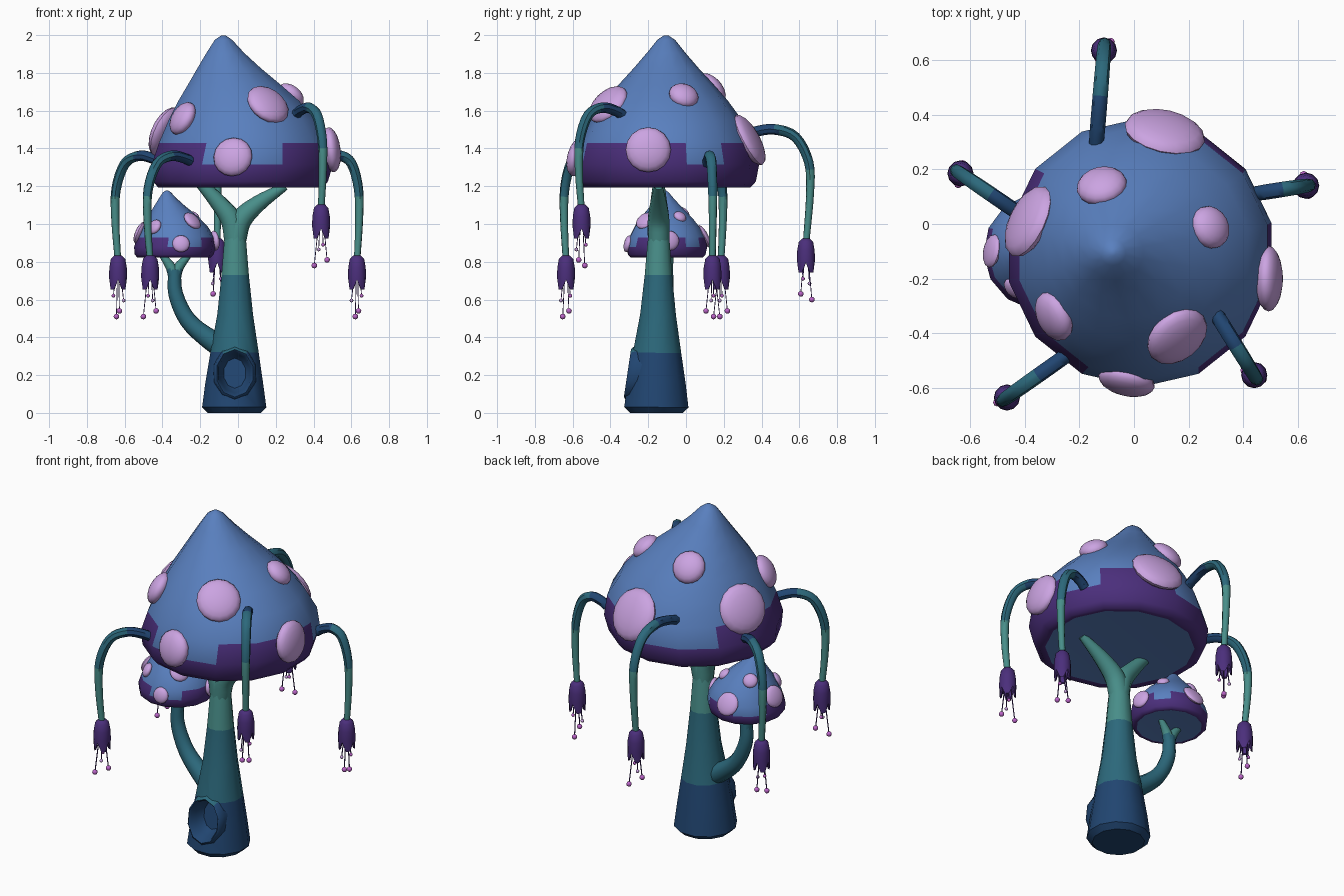
import bpy, bmesh, math
from mathutils import Vector, Matrix
from mathutils.bvhtree import BVHTree

if "Cube" in bpy.data.objects:
    bpy.data.objects.remove(bpy.data.objects["Cube"])


def mat(name, r, g, b):
    m = bpy.data.materials.new(name)
    m.diffuse_color = (r, g, b, 1)
    m.use_nodes = True
    m.node_tree.nodes["Principled BSDF"].inputs["Base Color"].default_value = m.diffuse_color
    return m


NAVY = mat("navy", 0.015, 0.06, 0.165)
TEAL = mat("deep_teal", 0.025, 0.14, 0.2)
GREEN = mat("sea_green", 0.065, 0.27, 0.25)
BLUE = mat("cap_blue", 0.1, 0.215, 0.52)
PURPLE = mat("band_purple", 0.07, 0.028, 0.2)
PINK = mat("spot_lilac", 0.6, 0.37, 0.76)
MAGENTA = mat("bulb_magenta", 0.5, 0.13, 0.58)


def finish(bm, name, mats, rule=None, angle=45):
    bmesh.ops.recalc_face_normals(bm, faces=bm.faces)
    if rule:
        for f in bm.faces:
            f.material_index = rule(f.calc_center_median())
    me = bpy.data.meshes.new(name)
    bm.to_mesh(me)
    bm.free()
    for m in mats:
        me.materials.append(m)
    ob = bpy.data.objects.new(name, me)
    bpy.context.collection.objects.link(ob)
    if angle:
        smooth(ob, angle)
    return ob


def smooth(ob, angle):
    bpy.ops.object.select_all(action='DESELECT')
    ob.select_set(True)
    bpy.context.view_layer.objects.active = ob
    bpy.ops.object.shade_smooth_by_angle(angle=math.radians(angle))


def skin(bm, rings):
    """Bridge rings of points and close both ends."""
    vs = [[bm.verts.new(p) for p in r] for r in rings]
    n = len(vs[0])
    for a, b in zip(vs, vs[1:]):
        for i in range(n):
            j = (i + 1) % n
            bm.faces.new((a[i], a[j], b[j], b[i]))
    bm.faces.new(vs[0])
    bm.faces.new(vs[-1])


def spline(pts, k):
    """Catmull-Rom through 4D points (x, y, z, radius)."""
    p = [Vector(q) for q in pts]
    p = [p[0] * 2 - p[1]] + p + [p[-1] * 2 - p[-2]]
    out = []
    for a, b, c, d in zip(p, p[1:], p[2:], p[3:]):
        for i in range(k):
            t = i / k
            out.append(0.5 * (2 * b + (c - a) * t + (2 * a - 5 * b + 4 * c - d) * t * t
                              + (3 * b - a - 3 * c + d) * t ** 3))
    return out + [p[-2]]


def tube(bm, pts, sides=10, k=4):
    path = spline(pts, k) if k > 1 else [Vector(q) for q in pts]
    rings, u = [], None
    for i, q in enumerate(path):
        t = (path[min(i + 1, len(path) - 1)] - path[max(i - 1, 0)]).to_3d().normalized()
        if u is None:
            u = t.orthogonal()
        u = (u - t * u.dot(t)).normalized()
        w = t.cross(u)
        rings.append([q.to_3d() + q[3] * (u * math.cos(a) + w * math.sin(a))
                      for a in (2 * math.pi * s / sides for s in range(sides))])
    skin(bm, rings)


def sphere(bm, matrix, seg=16, rows=10):
    bmesh.ops.create_uvsphere(bm, u_segments=seg, v_segments=rows, radius=1, matrix=matrix)


# mushroom cap: radius, height, sideways lean (local: centre of rim at origin)
PROFILE = [(.41, 0, 0), (.445, -.003, 0), (.475, .03, 0), (.492, .12, .01), (.465, .235, .022),
           (.402, .355, .012), (.325, .46, -.01), (.245, .55, -.035), (.172, .63, -.06),
           (.103, .71, -.08), (.047, .78, -.09), (.012, .803, -.09)]
SPOTS = [(-.04, -.47, .16, .105), (.14, -.30, .43, .122), (-.30, -.23, .36, .095),
         (-.39, .11, .29, .14), (-.13, .24, .52, .093), (.10, .44, .25, .15),
         (.27, .095, .49, .08), (.495, -.095, .2, .12)]


def mushroom_cap(name, M):
    bm = bmesh.new()
    skin(bm, [[Vector((r * math.cos(a) + lean, r * math.sin(a), z))
               for a in (2 * math.pi * (i + .5) / 14 for i in range(14))]
              for r, z, lean in PROFILE])
    bmesh.ops.recalc_face_normals(bm, faces=bm.faces)
    tree = BVHTree.FromBMesh(bm)

    def band(c):  # purple rim with a stepped upper edge
        if c.z < .001 and c.xy.length < .3:
            return 0
        a = math.degrees(math.atan2(c.y, c.x)) % 360
        low = 13 < a < 38 or 92 < a < 143 or 244 < a < 296
        return int(c.z < (.12 if low else .2))
    finish(bm, name, [BLUE, PURPLE], band, 62).matrix_world = M
    # raised spots seated on the cap surface
    bm = bmesh.new()
    for x, y, z, r in SPOTS:
        loc, nor, _, _ = tree.find_nearest(Vector((x, y, z)))
        R = nor.to_track_quat('Z', 'Y').to_matrix().to_4x4()
        sphere(bm, Matrix.Translation(loc) @ R @ Matrix.Diagonal((r, r, .05, 1)))
    finish(bm, name + "_spots", [PINK]).matrix_world = M


mushroom_cap("large_cap", Matrix.Translation((.013, -.105, 1.195)))
mushroom_cap("small_cap", Matrix.Translation((-.338, -.102, .825))
             @ Matrix.Rotation(math.radians(15), 4, 'Z') @ Matrix.Scale(.44, 4))

# trunk, three colours by height
bm = bmesh.new()
tube(bm, [(-.02, -.157, 0, .145), (-.02, -.157, .03, .176), (-.02, -.155, .16, .158),
          (-.018, -.153, .32, .132), (-.015, -.148, .52, .098), (-.015, -.146, .73, .075),
          (-.015, -.145, .9, .061), (-.015, -.145, .98, .05)], 12, 1)
trunk = finish(bm, "trunk", [NAVY, TEAL, GREEN],
               lambda c: 0 if c.z < .32 else 1 if c.z < .73 else 2, None)

# hollow cut in the front of the trunk
bm = bmesh.new()
sphere(bm, Matrix.Translation((-.017, -.31, .21)) @ Matrix.Diagonal((.1, .14, .13, 1)), 16, 10)
cutter = finish(bm, "hollow_cutter", [NAVY], None, None)
cutter.hide_render = True
mod = trunk.modifiers.new("hollow", 'BOOLEAN')
mod.operation = 'DIFFERENCE'
mod.solver = 'EXACT'
mod.object = cutter
bpy.context.view_layer.objects.active = trunk
bpy.ops.object.modifier_apply(modifier=mod.name)
bpy.data.objects.remove(cutter)
smooth(trunk, 40)

# collar and lining of the hollow, mouth tilted with the trunk
bm = bmesh.new()
rings = []
for w, h, depth in ((.118, .15, .11), (.117, .147, .04), (.11, .138, .005), (.1, .126, -.004),
                    (.092, .116, .006), (.083, .105, .05), (.06, .08, .09)):
    rings.append([(-.017 + w * math.sin(a), -.306 + .15 * h * math.cos(a) + depth,
                   .21 + h * math.cos(a)) for a in (2 * math.pi * i / 10 for i in range(10))])
skin(bm, rings)
back = [f for f in bm.faces if len(f.verts) == 10 and f.calc_area() > .03]
bmesh.ops.delete(bm, geom=back, context='FACES_ONLY')
finish(bm, "hollow_collar", [NAVY, TEAL], lambda c: int(c.z > .325), 50)

# forked branches under both caps, and the side stalk
bm = bmesh.new()
tube(bm, [(-.015, -.145, .91, .058), (-.035, -.145, 1.02, .057), (-.11, -.145, 1.12, .044),
          (-.2, -.145, 1.22, .03)])
tube(bm, [(-.015, -.145, .91, .058), (.015, -.145, 1.02, .058), (.11, -.145, 1.11, .044),
          (.25, -.145, 1.2, .022)])
finish(bm, "trunk_fork", [GREEN])
bm = bmesh.new()
tube(bm, [(-.04, -.15, .33, .07), (-.15, -.13, .39, .055), (-.265, -.11, .49, .045),
          (-.33, -.102, .63, .039), (-.335, -.1, .76, .033)])
finish(bm, "side_stalk", [TEAL])
bm = bmesh.new()
tube(bm, [(-.335, -.1, .71, .033), (-.355, -.1, .77, .028), (-.405, -.1, .84, .016)])
tube(bm, [(-.335, -.1, .71, .033), (-.315, -.095, .77, .028), (-.255, -.08, .84, .014)])
finish(bm, "side_fork", [TEAL, GREEN], lambda c: int(c.z > .76))

# drooping tendrils: start x, y, z, flower x, y, top z
TENDRILS = [(-.135, .33, 1.485, -.11, .635, .91), (.47, .115, 1.345, .63, .14, .82),
            (.32, -.36, 1.6, .44, -.553, 1.09), (-.26, -.49, 1.345, -.465, -.635, .82),
            (-.43, .045, 1.345, -.635, .185, .82)]
BELL = [(.022, .012), (.038, -.005), (.046, -.05), (.048, -.1)]
for n, (sx, sy, sz, ex, ey, ez) in enumerate(TENDRILS, 1):
    s, e = Vector((sx, sy, sz)), Vector((ex, ey, sz))

    def at(t, dz, r):
        return (*(s.lerp(e, t) + Vector((0, 0, dz))), r)
    bm = bmesh.new()
    tube(bm, [at(-.15, -.025, .027), at(.1, .002, .028), at(.45, .016, .028),
              at(.82, -.025, .027), at(1.05, -.16, .025), at(1.07, -.33, .021),
              at(1, ez - sz - .02, .017)], 8)

    def hue(c):  # navy root, teal bend, green hanging end
        t = (c - s).xy.dot((e - s).xy) / (e - s).xy.length_squared
        return 2 if c.z < sz - .2 else 0 if t < .5 and c.z > sz - .1 else 1
    finish(bm, f"tendril_{n}", [NAVY, TEAL, GREEN], hue)

    # bell flower with four blunt petals
    bm = bmesh.new()
    ang = [2 * math.pi * i / 12 for i in range(12)]
    base = Vector((ex, ey, ez))
    rings = [[base + Vector((r * math.cos(a), r * math.sin(a), z)) for a in ang] for r, z in BELL]
    for r, lo, hi in ((.045, -.168, -.115), (.035, -.163, -.112), (.03, -.09, -.09)):
        rings.append([base + Vector((r * math.cos(a), r * math.sin(a), lo if i % 3 else hi))
                      for i, a in enumerate(ang)])
    skin(bm, rings)
    finish(bm, f"bell_flower_{n}", [PURPLE], None, 50)

    # hanging threads and bulbs
    threads, bulbs, buds = bmesh.new(), bmesh.new(), bmesh.new()
    for i, (out, drop) in enumerate(((.04, .31), (.03, .225), (.035, .28), (.025, .2))):
        a = i * math.pi / 2 + .9 * n
        d = Vector((math.cos(a), math.sin(a), 0))
        p, q = base + d * .015 + Vector((0, 0, -.09)), base + d * out + Vector((0, 0, -drop))
        tube(threads, [(*p, .003), (*q, .003)], 4, 1)
        r = .01 if i % 2 else .015
        sphere(bulbs if i != 1 else buds, Matrix.Translation(q) @ Matrix.Scale(r, 4), 8, 6)
    finish(threads, f"threads_{n}", [PURPLE])
    finish(bulbs, f"bulbs_{n}", [MAGENTA])
    finish(buds, f"small_bulb_{n}", [PINK])
